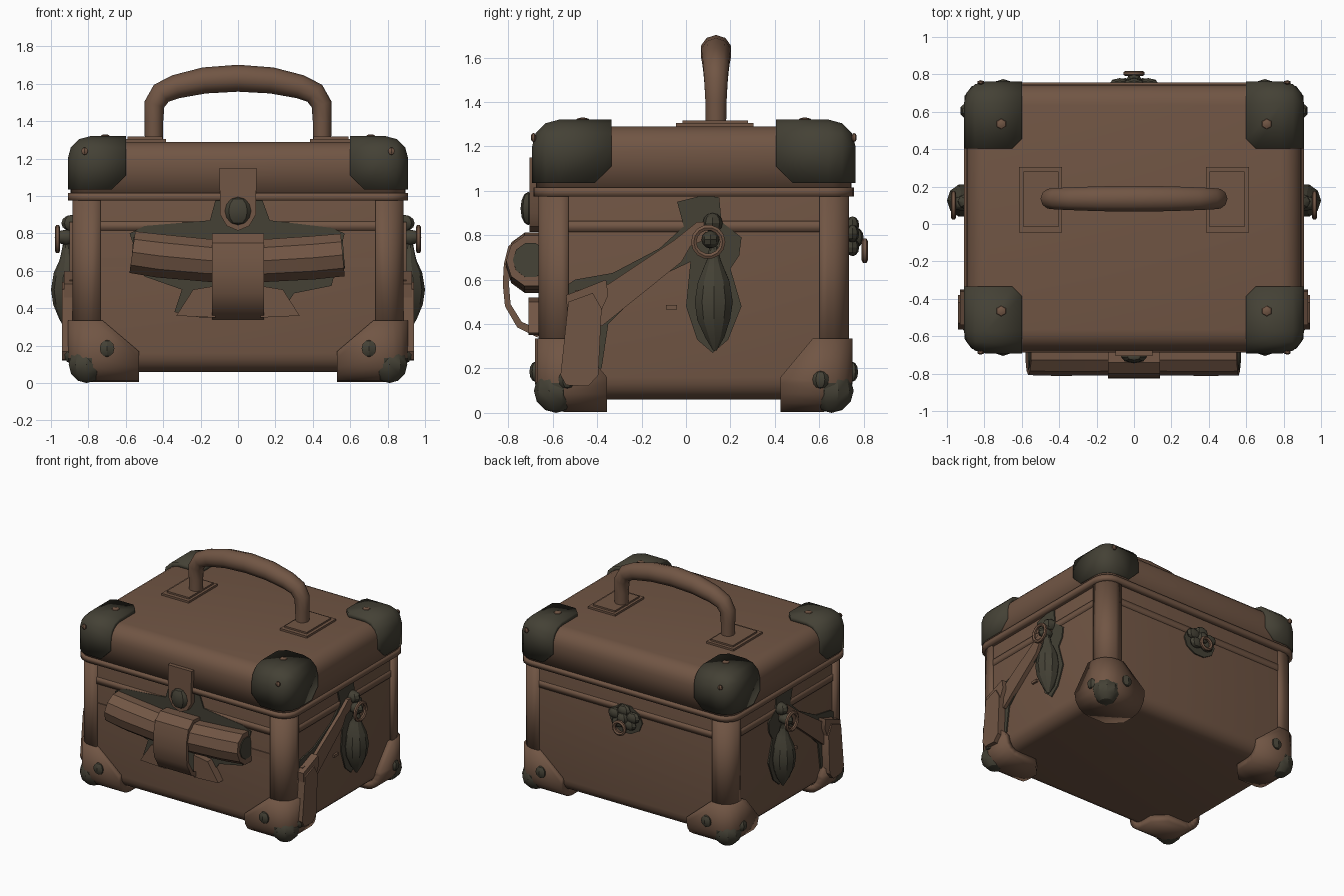
import bpy, bmesh, math
from mathutils import Vector, Matrix

if "Cube" in bpy.data.objects:
    bpy.data.objects.remove(bpy.data.objects["Cube"])

YC = 0.035  # middle of the case in y


def mat(name, rgb):
    m = bpy.data.materials.new(name)
    m.diffuse_color = (*rgb, 1)
    m.use_nodes = True
    m.node_tree.nodes["Principled BSDF"].inputs["Base Color"].default_value = m.diffuse_color
    return m


BROWN = mat("brown leather", (0.165, 0.092, 0.058))
DARK = mat("dark olive metal", (0.058, 0.053, 0.036))


def finish(name, me, m, mirror="", yc=0.0, thick=0, angle=35):
    o = bpy.data.objects.new(name, me)
    bpy.context.collection.objects.link(o)
    o.location.y = yc
    if not me.materials:
        me.materials.append(m)
    for s in bpy.context.selected_objects:
        s.select_set(False)
    o.select_set(True)
    bpy.context.view_layer.objects.active = o
    bpy.ops.object.shade_smooth_by_angle(angle=math.radians(angle))
    if thick:
        s = o.modifiers.new("thickness", "SOLIDIFY")
        s.thickness, s.offset = thick, -1
    if mirror:
        k = o.modifiers.new("mirror", "MIRROR")
        k.use_axis = ("x" in mirror, "y" in mirror, False)
        k.use_mirror_merge = False
    return o


def from_bm(name, bm, m, **kw):
    me = bpy.data.meshes.new(name)
    bm.to_mesh(me)
    bm.free()
    return finish(name, me, m, **kw)


def shell(name, hx, hy, z0, z1, r, m, planes=(), dark_corner=False, seg=5, **kw):
    """Rounded box centred on the case, cut by (point, outward normal) planes."""
    bm = bmesh.new()
    bmesh.ops.create_cube(bm, size=2)
    for v in bm.verts:
        v.co = (v.co.x * hx, v.co.y * hy, z1 if v.co.z > 0 else z0)
    bmesh.ops.bevel(bm, geom=bm.edges[:], offset=r, segments=seg, profile=0.5, affect="EDGES")
    for co, no in planes:
        bmesh.ops.bisect_plane(bm, geom=bm.verts[:] + bm.edges[:] + bm.faces[:],
                               plane_co=co, plane_no=no, clear_outer=True)
    if dark_corner:
        bm.normal_update()
        for f in bm.faces:
            f.material_index = int(min(abs(c) for c in f.normal) > 0.12)
    o = from_bm(name, bm, m, yc=YC, **kw)
    if dark_corner:
        o.data.materials.append(DARK)
    return o


def plate(name, pts, axis, base, depth, m, mirror=""):
    """Flat outline extruded along x (points y,z), y (points x,z) or z (points x,y)."""
    put = {"x": lambda a, b: (base, a, b), "y": lambda a, b: (a, base, b),
           "z": lambda a, b: (a, b, base)}[axis]
    bm = bmesh.new()
    f = bm.faces.new([bm.verts.new(put(*p)) for p in pts])
    r = bmesh.ops.extrude_face_region(bm, geom=[f])
    d = Vector([depth if axis == a else 0 for a in "xyz"])
    bmesh.ops.translate(bm, vec=d, verts=[g for g in r["geom"] if isinstance(g, bmesh.types.BMVert)])
    if not any(f.is_valid and len(e.link_faces) == 2 for e in f.edges):
        bm.faces.new(list(f.verts))
    bmesh.ops.recalc_face_normals(bm, faces=bm.faces[:])
    return from_bm(name, bm, m, mirror=mirror)


def rect(a0, a1, b0, b1):
    return [(a0, b0), (a1, b0), (a1, b1), (a0, b1)]


def tube(name, pts, m, mirror="", cyclic=False, res=3, angle=40):
    """Round sweep through (x, y, z, radius) points."""
    cu = bpy.data.curves.new(name, "CURVE")
    cu.dimensions = "3D"
    cu.bevel_depth, cu.bevel_resolution, cu.use_fill_caps = 1, res, True
    s = cu.splines.new("POLY")
    s.points.add(len(pts) - 1)
    s.use_cyclic_u = cyclic
    for p, (x, y, z, r) in zip(s.points, pts):
        p.co, p.radius = (x, y, z, 1), r
    tmp = bpy.data.objects.new(name, cu)
    bpy.context.collection.objects.link(tmp)
    bpy.context.view_layer.update()
    me = bpy.data.meshes.new_from_object(tmp.evaluated_get(bpy.context.evaluated_depsgraph_get()))
    bpy.data.objects.remove(tmp)
    me.materials.clear()
    return finish(name, me, m, mirror=mirror, angle=angle)


def ring(name, c, R, r, axis, m, mirror=""):
    pts = []
    for i in range(14):
        a, b = R * math.cos(i * math.tau / 14), R * math.sin(i * math.tau / 14)
        pts.append((c[0], c[1] + a, c[2] + b, r) if axis == "x" else (c[0] + a, c[1], c[2] + b, r))
    return tube(name, pts, m, mirror, True, 1)


def ball(name, c, size, m, mirror="", yc=0.0, seg=8):
    bm = bmesh.new()
    bmesh.ops.create_uvsphere(bm, u_segments=seg, v_segments=6, radius=1,
                              matrix=Matrix.Translation(c) @ Matrix.Diagonal((*size, 1)))
    return from_bm(name, bm, m, mirror=mirror, yc=yc, angle=30)


UP, DOWN = (0, 0, 1), (0, 0, -1)

# case body, corner posts, raised bands
shell("case_body", 0.865, 0.685, 0.06, 1.08, 0.1, BROWN)
shell("corner_posts", 0.885, 0.70, 0.05, 1.3, 0.1, BROWN,
      [((0.735, 0, 0), (-1, 0, 0)), ((0, -0.565, 0), (0, 1, 0)), ((0, 0, 0.99), UP), ((0, 0, 0.2), DOWN)],
      mirror="xy", thick=0.04)
shell("upper_band", 0.872, 0.692, -0.5, 1.5, 0.1, BROWN,
      [((0, 0, 0.865), UP), ((0, 0, 0.815), DOWN)], thick=0.02)
plate("front_lower_band", rect(-0.73, 0.73, 0.62, 0.67), "y", -0.64, -0.017, BROWN)

# lid with rim
shell("lid", 0.895, 0.71, 0.6, 1.29, 0.11, BROWN, [((0, 0, 0.99), DOWN)], thick=0.05)
shell("lid_rim", 0.908, 0.722, 0.5, 1.5, 0.12, BROWN,
      [((0, 0, 1.015), UP), ((0, 0, 0.975), DOWN)], thick=0.05)

# dark lid corner caps with brown studs
shell("lid_corner_caps", 0.91, 0.728, 0.6, 1.32, 0.12, DARK,
      [((0.6, 0, 0), (-1, 0, 0)), ((0, -0.37, 0), (0, 1, 0)), ((0, 0, 1.035), DOWN),
       ((0.6, 0, 1.11), (-1, 0, -1)), ((0, -0.37, 1.11), (0, 1, -1)), ((0.65, -0.37, 0), (-1, 1, 0))],
      mirror="xy", thick=0.04, seg=3)
ball("cap_studs", (0.71, -0.50, 1.318), (0.03, 0.03, 0.012), BROWN, "xy", YC, 6)
ball("cap_front_studs", (0.82, -0.722, 1.24), (0.02, 0.012, 0.02), BROWN, "xy", YC, 6)

# bottom corner brackets with dark corners and studs
shell("bottom_corner_brackets", 0.91, 0.715, 0.005, 1.0, 0.13, BROWN,
      [((0.53, 0, 0), (-1, 0, 0)), ((0, -0.39, 0), (0, 1, 0)), ((0, 0, 0.335), UP),
       ((0.53, 0, 0.17), (-0.85, 0, 1)), ((0, -0.39, 0.16), (0, 1.2, 1)), ((0.62, -0.39, 0), (-1, 1, 0))],
      dark_corner=True, mirror="xy", thick=0.055, seg=4)
ball("bracket_corner_balls", (0.81, -0.62, 0.1), (0.1, 0.1, 0.1), DARK, "xy", YC, 10)
ball("bracket_front_studs", (0.70, -0.715, 0.185), (0.045, 0.025, 0.045), DARK, "xy", YC, 6)
ball("bracket_side_studs", (0.905, -0.57, 0.15), (0.025, 0.04, 0.04), DARK, "xy", YC, 6)

# carrying handle on two framed plates
half = [(0.45, 1.29, 0.048), (0.45, 1.40, 0.05), (0.447, 1.49, 0.055), (0.41, 1.55, 0.06),
        (0.33, 1.585, 0.064), (0.18, 1.618, 0.07), (0, 1.63, 0.072)]
arc = half + [(-x, z, r) for x, z, r in half[-2::-1]]
tube("handle", [(x, 0.135, z, r) for x, z, r in arc], BROWN)
plate("handle_plates", rect(0.385, 0.615, -0.045, 0.305), "z", 1.27, 0.035, BROWN, "x")
plate("handle_plate_tops", rect(0.405, 0.592, -0.015, 0.28), "z", 1.28, 0.037, BROWN, "x")

# front stain, clasp strap and button
plate("front_stain", [(-0.58, 0.8), (-0.5, 0.84), (-0.15, 0.87), (-0.12, 0.98), (0.13, 0.98), (0.17, 0.87),
                      (0.5, 0.83), (0.57, 0.8), (0.5, 0.52), (0.3, 0.48), (0.22, 0.36), (-0.2, 0.35),
                      (-0.34, 0.38), (-0.3, 0.5), (-0.5, 0.57)], "y", -0.65, -0.0095, DARK)
plate("clasp_strap", [(-0.1, 1.15), (-0.095, 0.9), (-0.06, 0.84), (0, 0.815), (0.06, 0.84), (0.095, 0.9),
                      (0.1, 1.15)], "y", -0.66, -0.045, BROWN)
ball("clasp_button", (0, -0.71, 0.92), (0.07, 0.035, 0.075), DARK, seg=8)

# rolled bundle with its strap and loose cloth ends
tube("bundle_roll", [(-0.565, -0.69, 0.70, 0.118), (-0.42, -0.69, 0.68, 0.122), (-0.15, -0.69, 0.655, 0.12),
                     (0.15, -0.69, 0.655, 0.12), (0.4, -0.69, 0.67, 0.122), (0.56, -0.69, 0.685, 0.12)],
     BROWN, angle=25)
for sx, z in ((-1, 0.70), (1, 0.686)):
    tube("bundle_roll_hollow", [(sx * 0.54, -0.70, z, 0.08), (sx * 0.566, -0.70, z + 0.002, 0.08)], DARK)
plate("bundle_strap", [(-0.65, 0.795), (-0.74, 0.80), (-0.80, 0.75), (-0.82, 0.67), (-0.825, 0.58), (-0.815, 0.48),
                       (-0.76, 0.385), (-0.67, 0.34), (-0.65, 0.37), (-0.74, 0.41), (-0.79, 0.49), (-0.797, 0.58),
                       (-0.79, 0.66), (-0.775, 0.73), (-0.73, 0.775), (-0.65, 0.77)], "x", -0.14, 0.28, BROWN)
plate("bundle_cloth_ends", [(0.12, 0.52), (0.24, 0.50), (0.33, 0.36), (0.12, 0.35)], "y", -0.65, -0.06, BROWN, "x")

# side stain, strap, hanging tag
plate("side_stains", [(-0.57, 0.55), (-0.5, 0.6), (-0.33, 0.63), (-0.12, 0.74), (-0.01, 0.84), (-0.04, 0.95),
                      (0.08, 0.98), (0.15, 0.97), (0.16, 0.86), (0.25, 0.79), (0.24, 0.71), (0.2, 0.65),
                      (0.25, 0.48), (0.19, 0.33), (0.12, 0.27), (0.05, 0.33), (0.0, 0.48), (0.02, 0.68),
                      (-0.15, 0.6), (-0.35, 0.4), (-0.38, 0.2), (-0.57, 0.2)], "x", 0.865, 0.0095, DARK, "x")
plate("side_straps", [(0.12, 0.86), (0.05, 0.86), (-0.05, 0.78), (-0.35, 0.58), (-0.5, 0.55), (-0.52, 0.42),
                      (-0.38, 0.39), (-0.02, 0.68), (0.02, 0.75), (0.13, 0.80)], "x", 0.86, 0.04, BROWN, "x")
plate("side_strap_loops", [(-0.54, 0.53), (-0.5, 0.545), (-0.36, 0.6), (-0.35, 0.53), (-0.4, 0.42), (-0.53, 0.4)],
      "x", 0.87, 0.06, BROWN, "x")
plate("side_tags", [(-0.53, 0.5), (-0.42, 0.54), (-0.38, 0.47), (-0.395, 0.17), (-0.44, 0.12), (-0.54, 0.125),
                    (-0.565, 0.17)], "x", 0.88, 0.06, BROWN, "x")
plate("side_chips", rect(-0.09, -0.04, 0.465, 0.485), "x", 0.86, 0.02, BROWN, "x")

# leaf-shaped pendants on rings
tube("side_pendants", [(0.915, 0.125, 0.75, 0.02), (0.915, 0.125, 0.69, 0.032), (0.91, 0.125, 0.66, 0.045),
                       (0.91, 0.125, 0.59, 0.075), (0.91, 0.125, 0.5, 0.09), (0.91, 0.125, 0.42, 0.078),
                       (0.91, 0.13, 0.34, 0.045), (0.91, 0.13, 0.28, 0.008)], DARK, "x", angle=25)
ring("pendant_rings", (0.965, 0.10, 0.77), 0.065, 0.014, "x", BROWN, "x")
ball("pendant_hooks", (0.885, 0.12, 0.855), (0.06, 0.045, 0.045), DARK, "x")
ball("pendant_pegs", (0.92, 0.11, 0.78), (0.06, 0.04, 0.04), DARK, "x")

# back flower clasp with a hanging ring
for i in range(5):
    a = math.radians(90 + 72 * i)
    ball("back_petal", (0.08 * math.cos(a), 0.75, 0.79 + 0.055 * math.sin(a)), (0.055, 0.03, 0.04), DARK)
ball("back_flower_center", (0, 0.765, 0.79), (0.045, 0.035, 0.045), DARK)
plate("back_stain", [(0.14 * math.cos(i * math.pi / 5), 0.77 + 0.11 * math.sin(i * math.pi / 5)) for i in range(10)],
      "y", 0.72, 0.0095, DARK)
ring("back_ring", (0, 0.805, 0.73), 0.045, 0.014, "y", BROWN)
